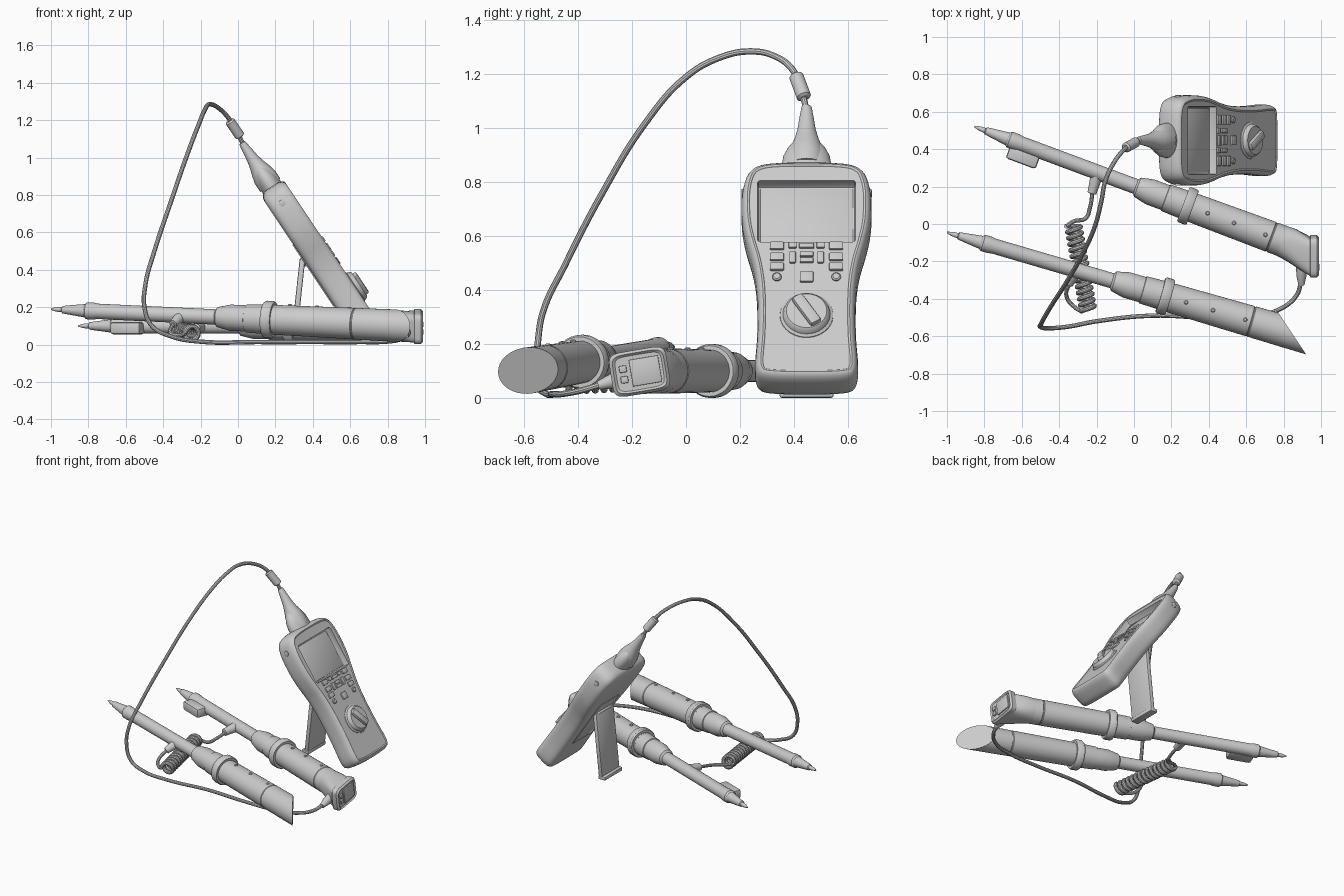
import bpy, bmesh, math
from math import cos, sin, pi, radians
from mathutils import Vector as V, Matrix as Mx

if "Cube" in bpy.data.objects:
    bpy.data.objects.remove(bpy.data.objects["Cube"])


def finish(name, bm):
    bmesh.ops.recalc_face_normals(bm, faces=bm.faces[:])
    me = bpy.data.meshes.new(name)
    bm.to_mesh(me)
    bm.free()
    ob = bpy.data.objects.new(name, me)
    bpy.context.collection.objects.link(ob)
    return ob


def loft(name, rings, cut=None):
    bm = bmesh.new()
    vs = [[bm.verts.new(p) for p in r] for r in rings]
    n = len(rings[0])
    for a, b in zip(vs, vs[1:]):
        for i in range(n):
            bm.faces.new((a[i], a[(i + 1) % n], b[(i + 1) % n], b[i]))
    bm.faces.new(vs[0])
    bm.faces.new(vs[-1])
    if cut:
        res = bmesh.ops.bisect_plane(bm, geom=bm.verts[:] + bm.edges[:] + bm.faces[:],
                                     plane_co=cut[0], plane_no=cut[1], clear_outer=True)
        bmesh.ops.holes_fill(bm, edges=[e for e in res['geom_cut'] if isinstance(e, bmesh.types.BMEdge)])
    return finish(name, bm)


def lathe(name, mat, prof, sx=1, sy=1, n=36, cut=None):
    return loft(name, [[mat @ V((r * sx * cos(2 * pi * i / n), r * sy * sin(2 * pi * i / n), s))
                        for i in range(n)] for s, r in prof], cut)


def along(p, d):
    return Mx.Translation(p) @ V(d).to_track_quat('Z', 'Y').to_matrix().to_4x4()


def box(name, mat, size, bevel=0.005):
    bm = bmesh.new()
    bmesh.ops.create_cube(bm, size=1, matrix=mat @ Mx.Diagonal((*size, 1)))
    if bevel:
        bmesh.ops.bevel(bm, geom=bm.edges[:], offset=bevel, segments=2, profile=0.5, affect='EDGES')
    return finish(name, bm)


def tube(name, pts, r, smooth=True):
    cu = bpy.data.curves.new(name, 'CURVE')
    cu.dimensions = '3D'
    cu.bevel_depth, cu.bevel_resolution, cu.use_fill_caps = r, 3, True
    cu.resolution_u = 8
    if smooth:
        sp = cu.splines.new('BEZIER')
        sp.bezier_points.add(len(pts) - 1)
        for b, p in zip(sp.bezier_points, pts):
            b.co = p
            b.handle_left_type = b.handle_right_type = 'AUTO'
    else:
        sp = cu.splines.new('POLY')
        sp.points.add(len(pts) - 1)
        for b, p in zip(sp.points, pts):
            b.co = (*p, 1)
    ob = bpy.data.objects.new(name, cu)
    bpy.context.collection.objects.link(ob)


def smooth_loop(pts, k=4):
    n, out = len(pts), []
    for i in range(n):
        a, b, c, d = (pts[(i + j) % n] for j in (-1, 0, 1, 2))
        for j in range(k):
            t = j / k
            out.append(0.5 * (2 * b + (c - a) * t + (2 * a - 5 * b + 4 * c - d) * t * t
                              + (3 * b - a - 3 * c + d) * t ** 3))
    return out


# --- Meter body: waisted outline stacked through the thickness, tilted back
M = Mx(((0, -.555, .832, .45), (1, 0, 0, .447), (0, .832, .555, .437), (0, 0, 0, 1)))
half = [(.1, .488), (.17, .478), (.212, .45), (.232, .4), (.241, .33), (.238, .22), (.222, .13),
        (.2, .04), (.186, -.06), (.182, -.17), (.184, -.29), (.191, -.39), (.187, -.44), (.165, -.468), (.1, -.478)]
outline = smooth_loop([V(p) for p in [(0, .49)] + half + [(0, -.48)]] + [V((-x, y)) for x, y in half[::-1]])


def body_ring(inset, w):
    n, out = len(outline), []
    for i, p in enumerate(outline):
        t = (outline[(i + 1) % n] - outline[i - 1]).normalized()
        out.append(M @ V((p.x + t.y * inset, p.y - t.x * inset, w)))
    return out


body = loft("meter_body", [body_ring(i, w) for i, w in
            [(.04, -.074), (.024, -.07), (.01, -.06), (.002, -.042), (0, -.02), (0, .03), (.003, .05),
             (.009, .064), (.016, .072), (.022, .075), (.027, .074), (.03, .071)]])


def on_face(u, v, w):
    return M @ Mx.Translation((u, v, w))


# --- Sunken display
cutter = box("display_cutter", on_face(0, .26, .075), (.364, .275, .1), .012)
mod = body.modifiers.new("display", 'BOOLEAN')
mod.object, mod.operation, mod.solver = cutter, 'DIFFERENCE', 'EXACT'
bpy.context.view_layer.objects.active = body
bpy.ops.object.modifier_apply(modifier="display")
bpy.data.objects.remove(cutter)
box("display_screen", on_face(0, .26, .024), (.345, .255, .012), .003)

# --- Keypad
for v, w_c in ((.103, .055), (.065, .05), (.038, .05)):
    box("centre_key", on_face(0, v, .074), (w_c, .02, .014), .003)
for s in (-1, 1):
    for v in (.103, .054, .01):
        box("side_key", on_face(s * .11, v, .074), (.052, .032, .014), .004)
    box("small_key", on_face(s * .052, .106, .074), (.03, .024, .014), .004)
    box("tall_key", on_face(s * .052, .052, .074), (.024, .05, .014), .004)
    lathe("round_key", on_face(s * .11, -.035, .066), [(0, .017), (.011, .017), (.015, .012)], n=24)
    # side screws near the top
    lathe("side_screw", on_face(s * .228, .385, 0) @ Mx.Rotation(s * pi / 2, 4, 'Y'),
          [(0, .018), (.012, .018), (.014, .012)], n=20)
box("square_key", on_face(0, -.035, .074), (.05, .045, .014), .004)

# --- Rotary dial with bar grip
lathe("dial", on_face(0, -.205, .066), [(0, .1), (.008, .098), (.014, .088), (.03, .083), (.037, .075)], n=48)
box("dial_grip", on_face(0, -.205, .106) @ Mx.Rotation(radians(-58), 4, 'Z'), (.14, .045, .034), .01)

# --- Back cover and folding stand
box("back_cover", on_face(0, -.03, -.072), (.22, .4, .014), .005)
box("stand_leg", Mx.Translation((.32, .447, .23)) @ Mx.Rotation(.108, 4, 'Y'), (.03, .2, .46), .008)
box("stand_foot", Mx.Translation((.288, .447, .014)), (.055, .2, .026), .007)
box("stand_hinge", on_face(0, .06, -.08), (.16, .05, .03), .01)

# --- Cable plug on top of the meter
P = M @ Mx.Rotation(-pi / 2, 4, 'X')
lathe("plug_collar", P, [(.44, .093), (.51, .093), (.55, .086), (.585, .07), (.61, .05)], 1, .62)
lathe("plug_boot", P, [(.5, .068), (.55, .068), (.59, .058), (.63, .044), (.67, .034), (.72, .027),
                       (.77, .019), (.775, .012)], 1, .95)
cable = [(.034, .447, 1.06), (.01, .438, 1.105), (-.015, .425, 1.15), (-.05, .4, 1.21), (-.1, .34, 1.262), (-.15, .24, 1.285),
         (-.175, .12, 1.26), (-.205, 0, 1.19), (-.27, -.15, 1.02), (-.36, -.31, .76), (-.45, -.45, .49),
         (-.495, -.53, .32), (-.5, -.55, .2), (-.46, -.557, .1), (-.36, -.55, .045), (-.2, -.52, .016),
         (.1, -.49, .014), (.4, -.5, .014), (.65, -.49, .014), (.79, -.45, .016), (.87, -.38, .03), (.895, -.3, .055)]
tube("main_cable", cable, .012)
bead_d = V((-.055, -.03, .08))
lathe("cable_bead", along(V((-.018, .422, 1.157)) - bead_d * .5, bead_d),
      [(-.006, .018), (0, .027), (.095, .027), (.103, .018)], n=24)

# --- Two probe wands
tip = [(0, .004), (.03, .012), (.06, .014), (.065, .02), (.19, .036), (.2, .045), (.24, .045), (.26, .041),
       (.92, .041), (.93, .054), (1, .07), (1.09, .07), (1.092, .075), (1.19, .078)]
guard = [(1.191, .094), (1.2, .1), (1.235, .1), (1.245, .094)]
grip = [(1.18, .078), (1.3, .08), (1.5, .082), (1.69, .084), (1.693, .081), (1.697, .081), (1.7, .084)]
t1, d1 = V((-1, -.045, .19)), V((1.88, -.55, -.09)).normalized()
t2, d2 = V((-.853, .521, .1)), V((1.643, -.611, 0)).normalized()
cut_n = V((.18, .12, 0)).normalized()
lathe("wand_a_shaft", along(t1, d1), tip)
lathe("wand_a_grip", along(t1, d1), grip + [(1.9, .086), (2.12, .087)], cut=(V((.85, -.592, .1)), cut_n))
lathe("wand_b_shaft", along(t2, d2), tip)
lathe("wand_b_grip", along(t2, d2), grip + [(1.76, .084)])
for nm, t, d in (("wand_a", t1, d1), ("wand_b", t2, d2)):
    lathe(nm + "_guard", along(t, d), guard)
    up = (V((0, 0, 1)) - d * d.z).normalized()
    for s in (1.33, 1.48, 1.66):
        lathe(nm + "_stud", along(t + d * s + up * .076, up), [(0, .011), (.008, .011), (.012, .007)], n=16)


# --- Display head on the second wand
def section(c, a, b, e, n=36):
    f = lambda x: math.copysign(abs(x) ** (2 / e), x)
    return [V(c) + V(a) * f(cos(2 * pi * i / n)) + V(b) * f(sin(2 * pi * i / n)) for i in range(n)]


ay, bz = V((0, .1, .017)), V((0, -.012, .077))
loft("wand_b_head", [section((.79, -.09, .1), (.029, .079, 0), (0, 0, .084), 2),
                     section((.84, -.112, .099), (.026, .085, .005), (0, -.004, .083), 2.5),
                     section((.9, -.148, .098), (.015, .093, .012), (0, -.009, .079), 3.5),
                     section((.94, -.172, .097), ay, bz, 5),
                     section((.944, -.172, .097), ay * 1.06, bz * 1.06, 6),
                     section((.978, -.172, .097), ay * 1.06, bz * 1.06, 6),
                     section((.99, -.172, .097), ay * .95, bz * .93, 6),
                     section((.982, -.172, .097), ay * .86, bz * .83, 6)])
H = Mx.Translation((.982, -.172, .097)) @ Mx.Rotation(radians(9.5), 4, 'X')
box("head_screen", H @ Mx.Translation((0, .022, 0)), (.016, .11, .1), .003)
for z in (-.02, .02):
    box("head_key", H @ Mx.Translation((0, -.06, z)), (.02, .028, .026), .004)
lathe("head_cable_boot", along((.895, -.23, .075), (0, -.1, -.03)), [(0, .028), (.05, .027), (.1, .016)], n=20)

# --- Side block near the second tip
ang = math.atan2(d2.y, d2.x)
block = t2 + d2 * .3 + V((d2.y, -d2.x, 0)) * .055
box("tip_block", Mx.Translation((block.x, block.y, .088)) @ Mx.Rotation(ang, 4, 'Z'), (.17, .09, .065), .014)

# --- Coiled link between the wands
c0, c1, turns = V((-.325, -.005, .08)), V((-.245, -.46, .06)), 14
ax = (c1 - c0).normalized()
e1 = ax.cross(V((0, 0, 1))).normalized()
e2 = ax.cross(e1)
coil = [c0.lerp(c1, i / (turns * 18)) + (e1 * cos(2 * pi * i / 18) + e2 * sin(2 * pi * i / 18)) * .037
        for i in range(turns * 18 + 1)]
tube("coil", coil, .013, False)
tube("coil_lead_b", [coil[0], (-.32, .015, .07), (-.26, .03, .06), (-.235, .09, .07), (-.22, .19, .09)], .011)
tube("coil_lead_a", [coil[-1], (-.31, -.45, .05), (-.36, -.39, .065), (-.345, -.32, .11), (-.3, -.25, .155)], .011)
lathe("lead_boot_b", along((-.195, .275, .1), (-.03, -.11, -.012)), [(0, .036), (.05, .03), (.115, .024), (.118, .012)], n=20)
lathe("lead_boot_a", along((-.3, -.245, .157), (-.05, -.08, -.05)), [(0, .034), (.05, .028), (.1, .022), (.102, .012)], n=20)

# --- Convert curves and smooth rounded surfaces
bpy.ops.object.select_all(action='SELECT')
bpy.context.view_layer.objects.active = body
bpy.ops.object.convert(target='MESH')
bpy.ops.object.shade_smooth_by_angle(angle=radians(32))
